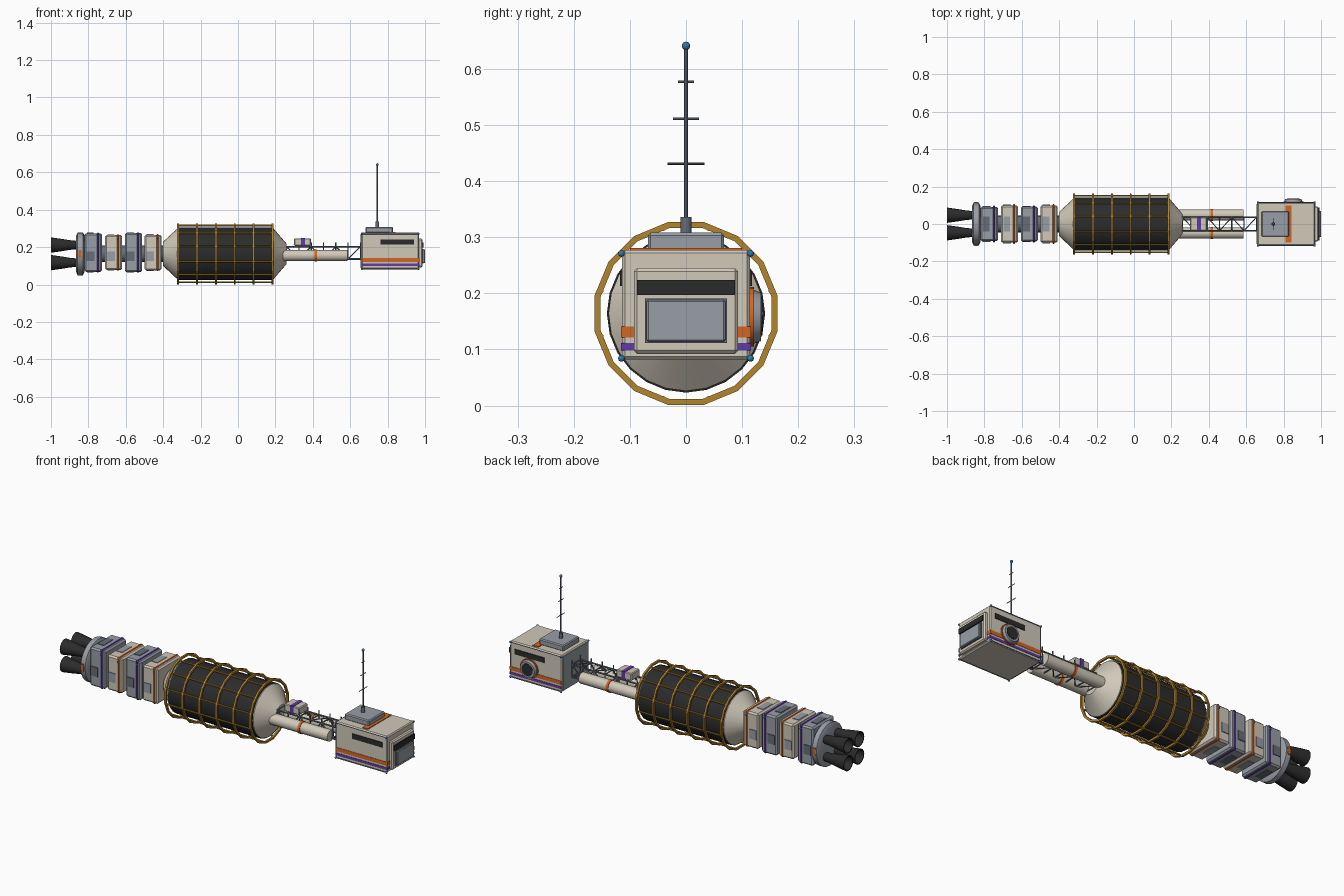
import bpy, math
from mathutils import Vector

if "Cube" in bpy.data.objects:
    bpy.data.objects.remove(bpy.data.objects["Cube"])

ZC = 0.164  # height of the long axis


def mat(name, r, g, b):
    m = bpy.data.materials.new(name)
    lin = [c / 12.92 if c < 0.04 else ((c + 0.055) / 1.055) ** 2.4 for c in (r, g, b)]
    m.diffuse_color = (*lin, 1)
    m.use_nodes = True
    m.node_tree.nodes["Principled BSDF"].inputs["Base Color"].default_value = m.diffuse_color
    return m


CREAM = mat("cream", 0.82, 0.79, 0.73)
GREY = mat("grey", 0.60, 0.62, 0.65)
STEEL = mat("steel", 0.40, 0.43, 0.47)
DARK = mat("charcoal", 0.17, 0.17, 0.17)
ORANGE = mat("orange", 0.83, 0.40, 0.13)
PURPLE = mat("purple", 0.38, 0.23, 0.66)
GOLD = mat("gold", 0.70, 0.52, 0.18)
BLUE = mat("blue", 0.20, 0.47, 0.68)


def finish(name, m, smooth=False):
    o = bpy.context.object
    o.name = name
    o.data.materials.append(m)
    if smooth:
        bpy.ops.object.shade_smooth_by_angle(angle=math.radians(35))
    return o


def box(name, m, x0, x1, y0, y1, z0, z1, bevel=0):
    bpy.ops.mesh.primitive_cube_add(size=1, location=((x0 + x1) / 2, (y0 + y1) / 2, (z0 + z1) / 2))
    bpy.context.object.scale = (x1 - x0, y1 - y0, z1 - z0)
    bpy.ops.object.transform_apply(location=False, rotation=False, scale=True)
    o = finish(name, m)
    if bevel:
        b = o.modifiers.new("bevel", 'BEVEL')
        b.width, b.segments = bevel, 1
    return o


def rod(name, m, a, b, r, r2=None, sides=8):
    # cylinder or cone between two points
    a, b = Vector(a), Vector(b)
    d = b - a
    bpy.ops.mesh.primitive_cone_add(vertices=sides, radius1=r, radius2=r if r2 is None else r2,
                                    depth=d.length, location=(a + b) / 2)
    o = bpy.context.object
    o.rotation_euler = d.to_track_quat('Z', 'Y').to_euler()
    return finish(name, m, sides > 8)


def ball(name, m, p, r):
    bpy.ops.mesh.primitive_uv_sphere_add(segments=12, ring_count=8, radius=r, location=p)
    return finish(name, m, True)


def lathe(name, m, profile, sides, offset=0, centre=(0, ZC), closed=False, smooth=True):
    # revolve (x, radius) points about a line parallel to x
    verts, faces, n = [], [], len(profile)
    for i in range(sides):
        t = 2 * math.pi * (i + offset) / sides
        verts += [(x, centre[0] + r * math.cos(t), centre[1] + r * math.sin(t)) for x, r in profile]
    for i in range(sides):
        j = (i + 1) % sides
        for k in range(n if closed else n - 1):
            l = (k + 1) % n
            faces.append((i * n + k, i * n + l, j * n + l, j * n + k))
    if not closed:
        faces.append([i * n for i in range(sides)][::-1])
        faces.append([i * n + n - 1 for i in range(sides)])
    me = bpy.data.meshes.new(name)
    me.from_pydata(verts, [], faces)
    o = bpy.data.objects.new(name, me)
    bpy.context.collection.objects.link(o)
    bpy.ops.object.select_all(action='DESELECT')
    o.select_set(True)
    bpy.context.view_layer.objects.active = o
    bpy.ops.object.mode_set(mode='EDIT')
    bpy.ops.mesh.select_all(action='SELECT')
    bpy.ops.mesh.normals_make_consistent(inside=False)
    bpy.ops.object.mode_set(mode='OBJECT')
    return finish(name, m, smooth)


# fuel drum with cream end cones
lathe("drum_end_caps", CREAM, [(-0.40, 0.065), (-0.322, 0.138), (0.188, 0.138), (0.26, 0.054)], 24)
lathe("drum_skin", DARK, [(-0.318, 0.141), (0.184, 0.141)], 24)

# gold cage
for i in range(6):
    x = -0.321 + i * 0.1012
    lathe("cage_ring", GOLD, [(x - .005, .155), (x + .005, .155), (x + .005, .166), (x - .005, .166)],
          16, 0.5, closed=True, smooth=False)
for i in range(12):
    t = math.radians(15 + 30 * i)
    y, z = 0.157 * math.cos(t), ZC + 0.157 * math.sin(t)
    rod("cage_bar", GOLD, (-0.324, y, z), (0.188, y, z), 0.005, sides=6)

# service modules on a central tube
rod("core_tube", STEEL, (-0.84, 0, ZC), (-0.39, 0, ZC), 0.045, sides=16)
modules = [(-0.82, -0.727, .092, .103, GREY, PURPLE), (-0.71, -0.62, .10, .094, CREAM, ORANGE),
           (-0.605, -0.513, .093, .105, GREY, PURPLE), (-0.50, -0.408, .10, .095, CREAM, ORANGE)]
for x0, x1, hy, hz, body, stripe in modules:
    zc = ZC + 0.007
    box("service_module", body, x0, x1, -hy, hy, zc - hz, zc + hz, 0.008)
    s = x1 - 0.033
    box("module_stripe", stripe, s, s + .022, -hy - .003, hy + .003, zc - hz - .003, zc + hz + .003, 0.008)
    panel = GREY if body == CREAM else STEEL
    for sy in (-1, 1):
        y = sy * hy
        box("module_panel", panel, x0 + .01, x0 + .052, y - .004, y + .004, zc - .045, zc + .005)
        ball("module_lamp", BLUE, (x1 - .022, sy * (hy + .002), zc + hz - .02), .005)
    box("module_vent", panel, x0 + .012, x0 + .048, -.04, .04, zc - hz - .003, zc + hz + .003)

# engine plate and four bell nozzles
lathe("engine_plate", GREY, [(-.865, .098), (-.857, .115), (-.83, .115), (-.822, .10)], 24)
for sy in (-1, 1):
    box("plate_mark", ORANGE, -.852, -.838, sy * .114 - .003, sy * .114 + .003, ZC - .02, ZC + .02)
    for sz in (-1, 1):
        lathe("nozzle", DARK, [(-.86, .022), (-.90, .026), (-.95, .034), (-1.0, .041), (-1.0, .036),
                               (-.94, .027), (-.89, .015)], 16, centre=(sy * .047, ZC + sz * .047))

# lattice boom between drum and cabin
xs = [0.26 + i * 0.0657 for i in range(7)]
for sy in (-1, 1):
    y = sy * 0.036
    for z in (0.137, 0.202):
        rod("boom_rail", STEEL, (0.25, y, z), (0.665, y, z), 0.005, sides=6)
    for i, x in enumerate(xs):
        rod("boom_post", STEEL, (x, y, .137), (x, y, .225 if i > 1 else .205), 0.0035, sides=6)
        if i < 6:
            za, zb = (.137, .202) if i % 2 else (.202, .137)
            rod("boom_diagonal", STEEL, (x, y, za), (xs[i + 1], y, zb), 0.0035, sides=6)
    # side tanks with orange clamps
    rod("side_tank", CREAM, (0.24, sy * .048, .155), (0.585, sy * .048, .155), 0.03, sides=20)
    rod("tank_clamp", ORANGE, (0.409, sy * .048, .155), (0.423, sy * .048, .155), 0.033, sides=20)
for i, x in enumerate(xs):
    for z in (0.137, 0.202):
        rod("boom_crossbar", STEEL, (x, -.036, z), (x, .036, z), 0.0035, sides=6)
        if i < 6:
            s = 1 if i % 2 else -1
            rod("boom_brace", STEEL, (x, -s * .036, z), (xs[i + 1], s * .036, z), 0.003, sides=6)

# equipment box on the boom
box("equipment_box", CREAM, 0.30, 0.39, -.036, .036, .207, .247, 0.004)
box("equipment_stripe", PURPLE, 0.337, 0.357, -.038, .038, .206, .249)

# cabin body, back plate and nose
box("cabin", CREAM, 0.66, 0.968, -.114, .114, .082, .277, 0.005)
box("cabin_back_plate", GREY, 0.655, 0.664, -.108, .108, .088, .271)
box("nose", CREAM, 0.96, 0.986, -.093, .093, .092, .245, 0.006)
box("nose_visor", DARK, 0.96, 0.993, -.087, .087, .197, .224)
box("nose_screen_frame", STEEL, 0.98, 0.992, -.073, .073, .111, .191)
box("nose_screen", GREY, 0.98, 1.0, -.070, .070, .114, .188, 0.003)
for sy in (-1, 1):
    y = sy * .114
    box("side_window", DARK, 0.762, 0.94, y - .004, y + .004, .213, .240)
    box("orange_stripe", ORANGE, 0.663, 0.97, min(y, sy * .094) - .002, max(y, sy * .094) + .002, .121, .141)
    box("purple_stripe", PURPLE, 0.663, 0.97, min(y, sy * .094) - .002, max(y, sy * .094) + .002, .098, .111)
    for z in (.084, .271):
        rod("edge_rail", STEEL, (.663, sy * .115, z), (.965, sy * .115, z), .0025, sides=6)
        for x in (.663, .965):
            ball("corner_lamp", BLUE, (x, sy * .115, z), .006)

# roof stripe, hatch and antenna
box("roof_stripe", ORANGE, 0.81, 0.843, -.10, .10, .272, .281)
box("roof_hatch", GREY, 0.682, 0.828, -.068, .068, .275, .308, 0.005)
rod("antenna_base", STEEL, (.745, 0, .30), (.745, 0, .336), .010, sides=12)
rod("antenna_mast", STEEL, (.745, 0, .33), (.745, 0, .64), .004)
ball("antenna_tip", BLUE, (.745, 0, .641), .0075)
for z, h in ((.431, .033), (.511, .023), (.577, .014)):
    rod("antenna_crossbar", STEEL, (.745, -h, z), (.745, h, z), .002, sides=6)

# round docking port on the far side
rod("port_flange", ORANGE, (.852, .11, .158), (.852, .121, .158), .053, sides=24)
rod("port_ring", GREY, (.852, .118, .158), (.852, .134, .158), .049, .043, sides=24)
rod("port_opening", DARK, (.852, .13, .158), (.852, .136, .158), .033, sides=24)
